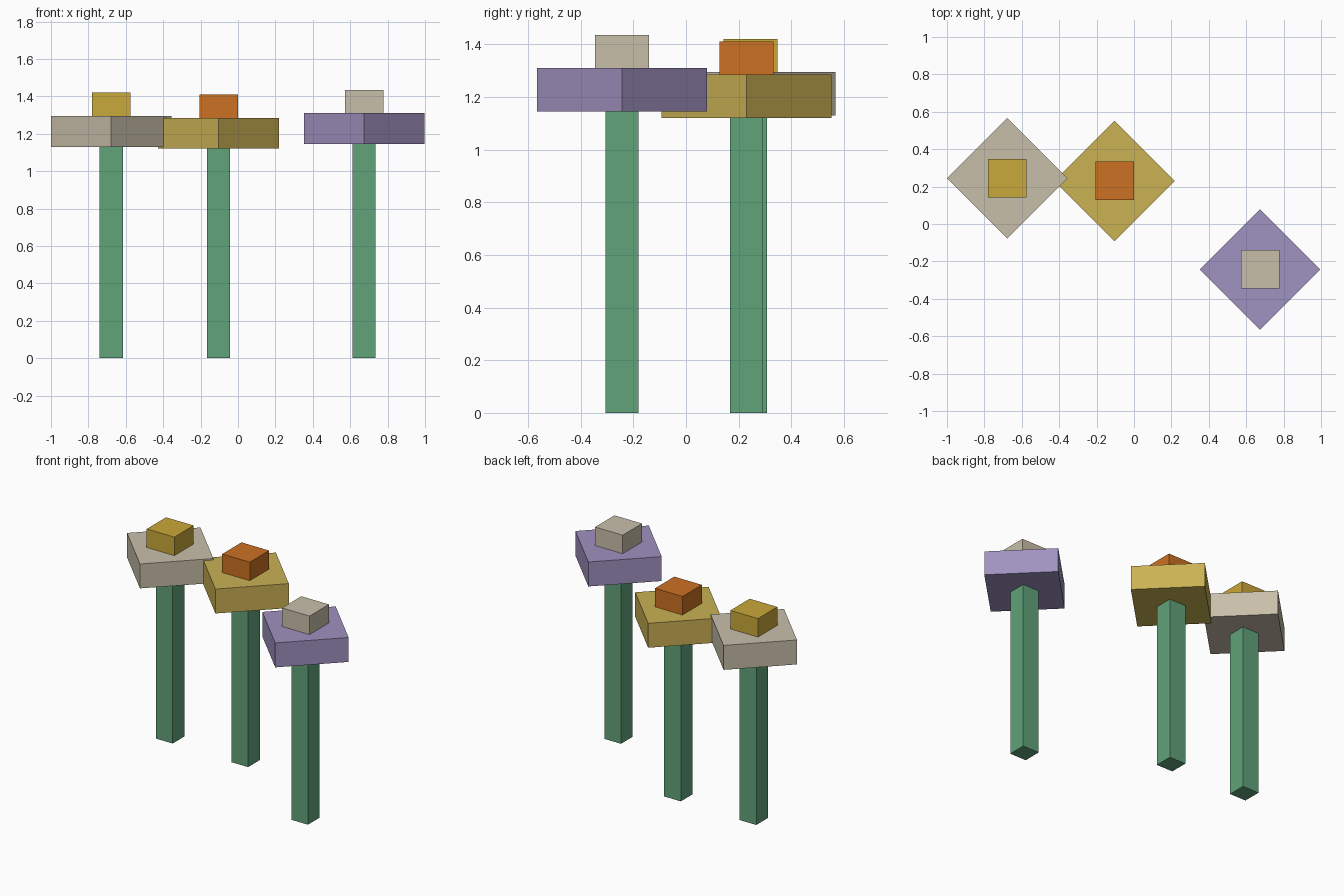
import bpy
import bmesh
from math import radians
from mathutils import Matrix

cube = bpy.data.objects.get("Cube")
if cube:
    bpy.data.objects.remove(cube, do_unlink=True)


def linear(c):
    c /= 255
    return c / 12.92 if c <= 0.04045 else ((c + 0.055) / 1.055) ** 2.4


def material(name, *rgb):
    mat = bpy.data.materials.new(name)
    mat.use_nodes = True
    colour = [linear(c) for c in rgb] + [1]
    mat.diffuse_color = colour
    mat.node_tree.nodes["Principled BSDF"].inputs["Base Color"].default_value = colour
    return mat


green = material("stem green", 97, 163, 122)
beige = material("pale beige", 201, 191, 170)
yellow = material("soft yellow", 203, 178, 84)
purple = material("lavender", 160, 146, 192)
gold = material("gold", 201, 168, 58)
orange = material("orange", 204, 113, 34)


def block(name, mat, x, y, bottom, top, width, turn=0):
    """Square upright block, turned about its vertical axis."""
    bm = bmesh.new()
    bmesh.ops.create_cube(bm, size=1, matrix=Matrix.Diagonal((width, width, top - bottom, 1)))
    mesh = bpy.data.meshes.new(name)
    bm.to_mesh(mesh)
    bm.free()
    mesh.materials.append(mat)
    obj = bpy.data.objects.new(name, mesh)
    obj.location = (x, y, (bottom + top) / 2)
    obj.rotation_euler.z = radians(turn)
    bpy.context.collection.objects.link(obj)


# Each flower: name, position, stem height, petal and centre colours
flowers = [
    ("right", -0.678, 0.245, 1.13, beige, gold),
    ("middle", -0.104, 0.23, 1.12, yellow, orange),
    ("left", 0.674, -0.243, 1.145, purple, beige),
]
for side, x, y, height, petal, centre in flowers:
    head_top = height + 0.165
    block(side + "_stem", green, x, y, 0, height, 0.124)
    block(side + "_petals", petal, x, y, height, head_top, 0.456, 45)
    block(side + "_flower_centre", centre, x, y, head_top, head_top + 0.125, 0.206)
